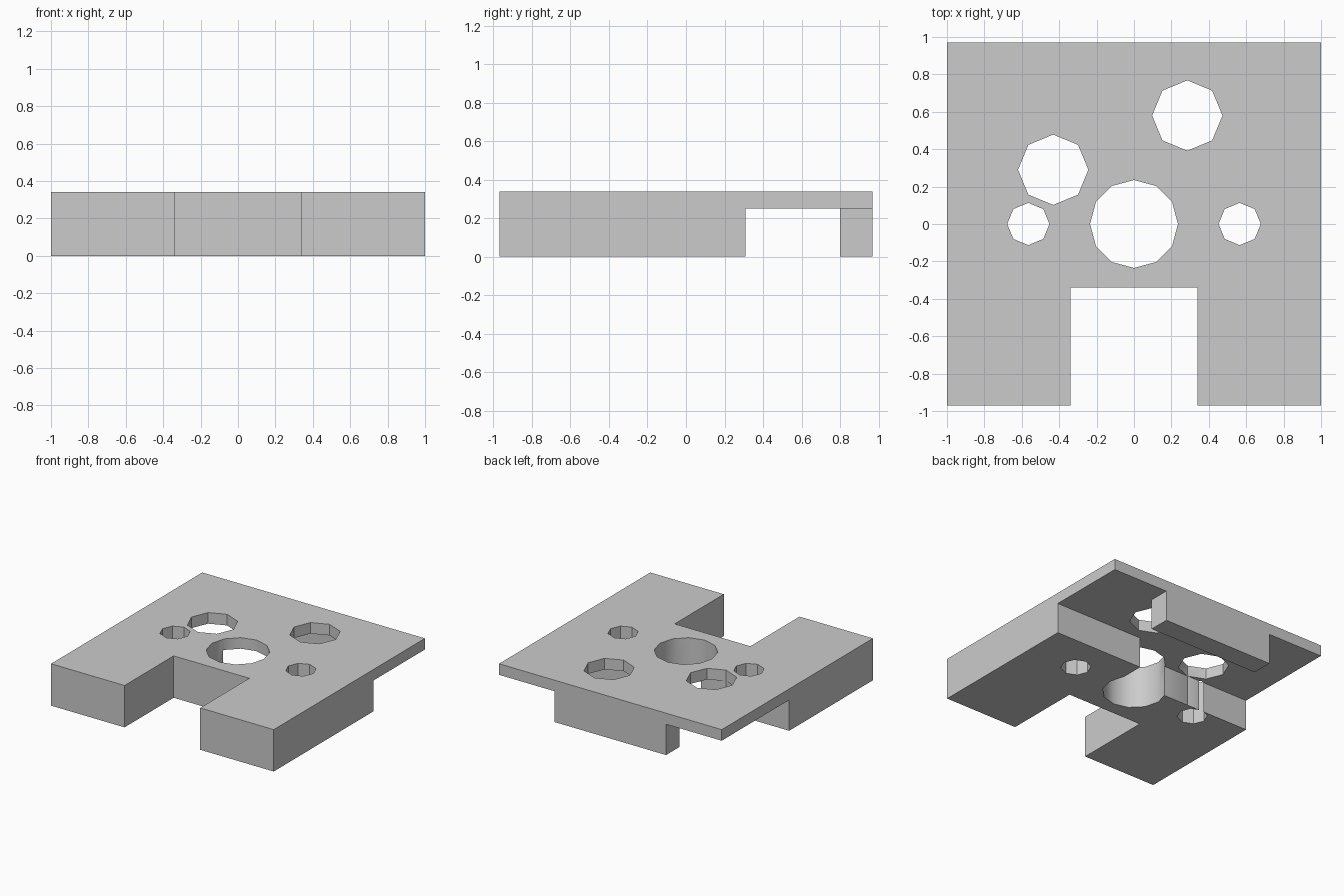
import bpy
import bmesh
import math

if "Cube" in bpy.data.objects:
    bpy.data.objects.remove(bpy.data.objects["Cube"], do_unlink=True)

TOP, SHELF = 0.34, 0.25
HALF_X, HALF_Y = 1.0, 0.97

grey = bpy.data.materials.new("plain grey")
grey.use_nodes = True
grey.diffuse_color = (0.6, 0.6, 0.6, 1)
grey.node_tree.nodes["Principled BSDF"].inputs["Base Color"].default_value = (0.6, 0.6, 0.6, 1)


def prism(name, outline, low, high):
    """Extrude a counter-clockwise outline from low to high."""
    bm = bmesh.new()
    face = bm.faces.new([bm.verts.new((x, y, low)) for x, y in outline])
    grown = bmesh.ops.extrude_face_region(bm, geom=[face])
    verts = [v for v in grown["geom"] if isinstance(v, bmesh.types.BMVert)]
    bmesh.ops.translate(bm, verts=verts, vec=(0, 0, high - low))
    bmesh.ops.recalc_face_normals(bm, faces=bm.faces)
    mesh = bpy.data.meshes.new(name)
    bm.to_mesh(mesh)
    bm.free()
    mesh.materials.append(grey)
    obj = bpy.data.objects.new(name, mesh)
    bpy.context.collection.objects.link(obj)
    return obj


def ring(x, y, radius, sides):
    steps = [math.tau * i / sides for i in range(sides)]
    return [(x + radius * math.cos(a), y + radius * math.sin(a)) for a in steps]


# Body with the front notch in its outline
body = prism("mounting_plate", [
    (-HALF_X, -HALF_Y), (-0.34, -HALF_Y), (-0.34, -0.34), (0.34, -0.34),
    (0.34, -HALF_Y), (HALF_X, -HALF_Y), (HALF_X, HALF_Y), (-HALF_X, HALF_Y)], 0, TOP)

# Stepped recess underneath, leaving the rear rib standing
cutters = [prism("recess_cutter", [
    (0.2, 0.31), (2, 0.31), (2, 2), (0.5, 2), (0.5, 0.8), (-0.5, 0.8),
    (-0.5, 2), (-2, 2), (-2, 0.104), (0.2, 0.104)], -1, SHELF)]

# Through holes: centre, two small screw holes, two larger offset holes
for x, y, radius, sides in [(0, 0, 0.235, 12), (-0.565, 0, 0.113, 8), (0.565, 0, 0.113, 8),
                            (0.285, 0.58, 0.188, 8), (-0.432, 0.29, 0.188, 8)]:
    cutters.append(prism("hole_cutter", ring(x, y, radius, sides), -1, 1))

bpy.context.view_layer.objects.active = body
for cutter in cutters:
    cutter.hide_render = True
    cut = body.modifiers.new("cut", "BOOLEAN")
    cut.operation = "DIFFERENCE"
    cut.solver = "EXACT"
    cut.object = cutter
    bpy.ops.object.modifier_apply(modifier=cut.name)
    bpy.data.objects.remove(cutter, do_unlink=True)

# Smooth only the round centre hole
bpy.ops.object.select_all(action="DESELECT")
body.select_set(True)
bpy.ops.object.shade_smooth_by_angle(angle=math.radians(35))
